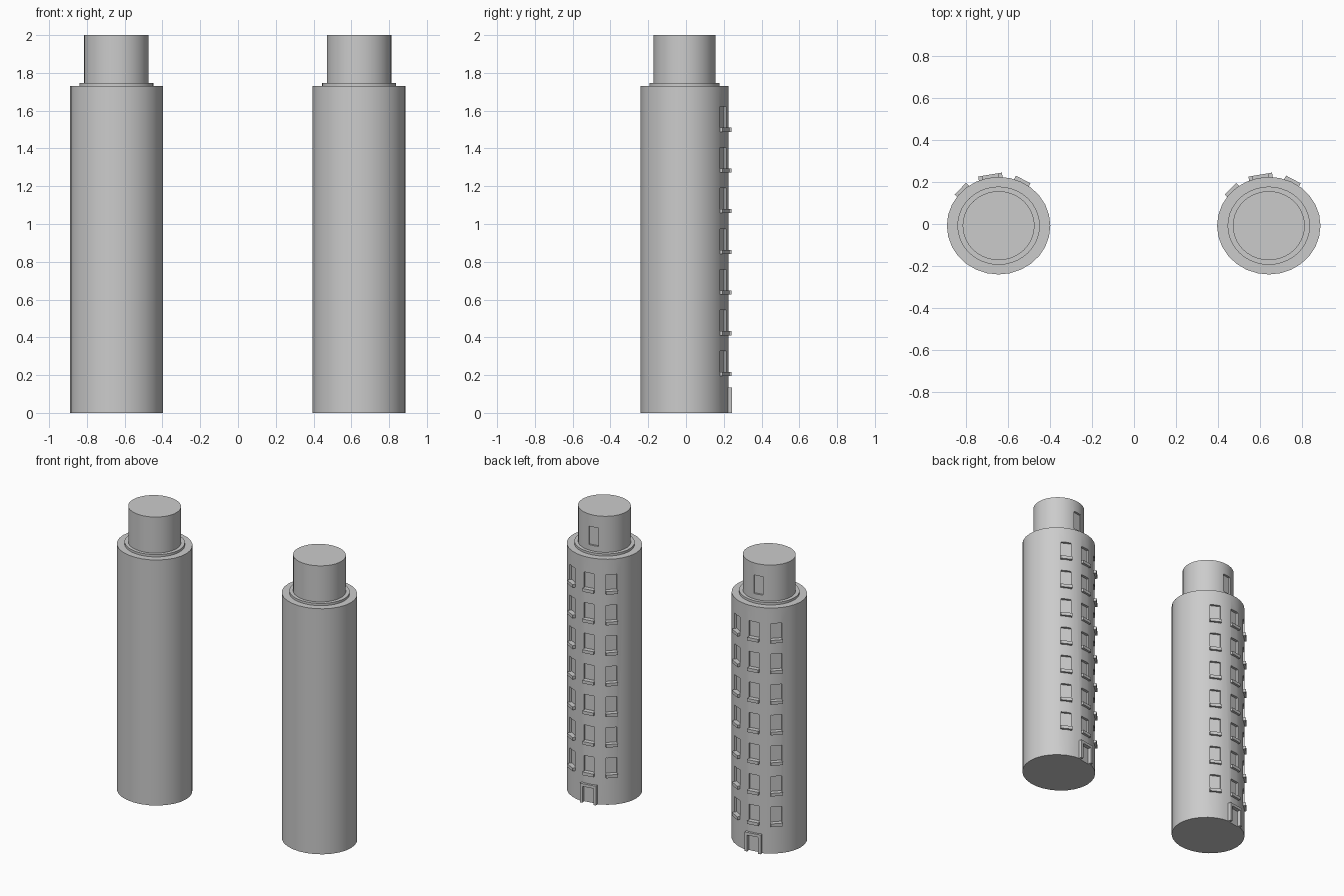
import bpy, bmesh
from math import radians, cos, sin
from mathutils import Matrix, Vector

if "Cube" in bpy.data.objects:
    bpy.data.objects.remove(bpy.data.objects["Cube"])

CY = -0.008
RX, RY = 0.246, 0.232
COLUMNS = [62, 99.5, 136]            # window column angles
SILLS = [0.195 + 0.2155 * i for i in range(7)]


def new_object(name, bm):
    bmesh.ops.recalc_face_normals(bm, faces=bm.faces)
    me = bpy.data.meshes.new(name)
    bm.to_mesh(me)
    bm.free()
    ob = bpy.data.objects.new(name, me)
    bpy.context.collection.objects.link(ob)
    return ob


def cylinder(name, cx, rx, ry, z0, z1, sides):
    bm = bmesh.new()
    m = Matrix.Translation((cx, CY, (z0 + z1) / 2)) @ Matrix.Diagonal((rx, ry, 1, 1))
    bmesh.ops.create_cone(bm, cap_ends=True, segments=sides, radius1=1, radius2=1,
                          depth=z1 - z0, matrix=m)
    return new_object(name, bm)


def wall_box(bm, cx, rx, ry, angle, inner, outer, width, z0, z1, side=0):
    """Box facing outward at an angle; inner/outer are measured from the wall."""
    a = radians(angle)
    r = 1 / ((cos(a) / rx) ** 2 + (sin(a) / ry) ** 2) ** 0.5
    m = (Matrix.Translation((cx, CY, 0)) @ Matrix.Rotation(a, 4, 'Z')
         @ Matrix.Translation((r + (inner + outer) / 2, side, (z0 + z1) / 2))
         @ Matrix.Diagonal((outer - inner, width, z1 - z0, 1)))
    bmesh.ops.create_cube(bm, size=1, matrix=m)


def carve(ob, bm):
    cutter = new_object("cutter", bm)
    cutter.hide_render = True
    mod = ob.modifiers.new("recesses", 'BOOLEAN')
    mod.operation = 'DIFFERENCE'
    mod.solver = 'EXACT'
    mod.object = cutter
    bpy.context.view_layer.objects.active = ob
    bpy.ops.object.modifier_apply(modifier=mod.name)
    bpy.data.objects.remove(cutter)


def smooth(ob):
    bpy.ops.object.select_all(action='DESELECT')
    ob.select_set(True)
    bpy.context.view_layer.objects.active = ob
    bpy.ops.object.shade_smooth_by_angle(angle=radians(30))


def tower(side, cx):
    # main shaft with recessed windows and doorway
    shaft = cylinder(side + "_tower_shaft", cx, RX, RY, 0, 1.73, 28)
    bm = bmesh.new()
    for z in SILLS:
        for a in COLUMNS:
            wall_box(bm, cx, RX, RY, a, -0.018, 0.03, 0.07, z + 0.02, z + 0.133)
    wall_box(bm, cx, RX, RY, 99.5, -0.012, 0.03, 0.08, -0.05, 0.115)
    carve(shaft, bm)
    smooth(shaft)

    # ledge and upper drum with one recessed window
    smooth(cylinder(side + "_tower_ledge", cx, 0.196, 0.186, 1.72, 1.746, 40))
    drum = cylinder(side + "_tower_drum", cx, 0.171, 0.164, 1.72, 2.0, 40)
    bm = bmesh.new()
    wall_box(bm, cx, 0.171, 0.164, 99.5, -0.014, 0.03, 0.066, 1.785, 1.915)
    carve(drum, bm)
    smooth(drum)

    # window sills
    bm = bmesh.new()
    for z in SILLS:
        for a in COLUMNS:
            wall_box(bm, cx, RX, RY, a, -0.022, 0.014, 0.078, z, z + 0.022)
    new_object(side + "_window_sills", bm)

    # door frame
    bm = bmesh.new()
    for s in (-1, 1):
        wall_box(bm, cx, RX, RY, 99.5, -0.02, 0.014, 0.018, 0, 0.115, s * 0.048)
    wall_box(bm, cx, RX, RY, 99.5, -0.02, 0.014, 0.114, 0.115, 0.135)
    new_object(side + "_door_frame", bm)


tower("left", -0.644)
tower("right", 0.641)
